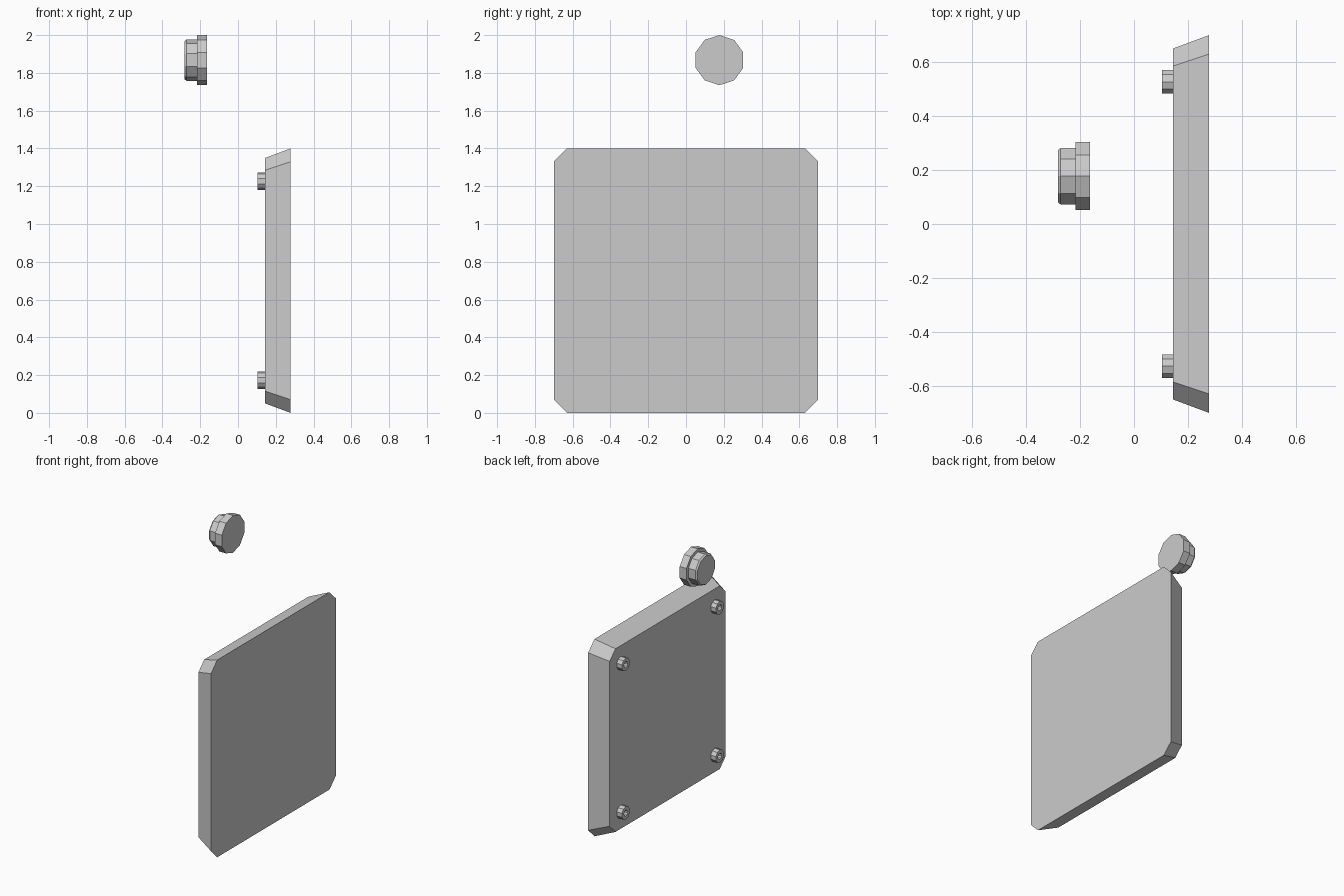
import bpy, bmesh
from math import sin, cos, pi

if "Cube" in bpy.data.objects:
    bpy.data.objects.remove(bpy.data.objects["Cube"])


def loft(name, rings, close=True):
    """Bridge a list of point rings and cap both ends."""
    bm = bmesh.new()
    vs = [[bm.verts.new(p) for p in r] for r in rings]
    n = len(rings[0])
    for a, b in zip(vs, vs[1:]):
        for i in range(n):
            j = (i + 1) % n
            bm.faces.new((a[i], a[j], b[j], b[i]))
    bm.faces.new(vs[0][::-1])
    bm.faces.new(vs[-1])
    bmesh.ops.recalc_face_normals(bm, faces=bm.faces)
    me = bpy.data.meshes.new(name)
    bm.to_mesh(me)
    bm.free()
    ob = bpy.data.objects.new(name, me)
    bpy.context.collection.objects.link(ob)
    return ob


def turned(name, y, z, profile, n=10):
    """Ten-sided part along x; profile holds (x, radius) pairs."""
    return loft(name, [[(x, y + r * sin(2 * pi * i / n), z + r * cos(2 * pi * i / n))
                        for i in range(n)] for x, r in profile])


def chamfered_square(x, h, c, z=0.7):
    """Square outline of half size h with corners cut by c."""
    k = h - c
    return [(x, y, z + w) for y, w in ((h, -k), (h, k), (k, h), (-k, h),
                                       (-h, k), (-h, -k), (-k, -h), (k, -h))]


# Panel with tapered rim
loft("panel", [chamfered_square(0.144, 0.65, 0.065),
               chamfered_square(0.278, 0.70, 0.07)])

# Hollow mounting pegs on the back of the panel
for sy in (-1, 1):
    for sz in (-1, 1):
        turned("mounting_peg", sy * 0.527, 0.7 + sz * 0.527,
               [(0.144, 0.046), (0.103, 0.046), (0.103, 0.021), (0.143, 0.021)])

# Button: wide flange, narrower bevelled cap
turned("button", 0.177, 1.8675,
       [(-0.163, 0.1325), (-0.216, 0.1325), (-0.216, 0.11),
        (-0.272, 0.11), (-0.282, 0.102)])
